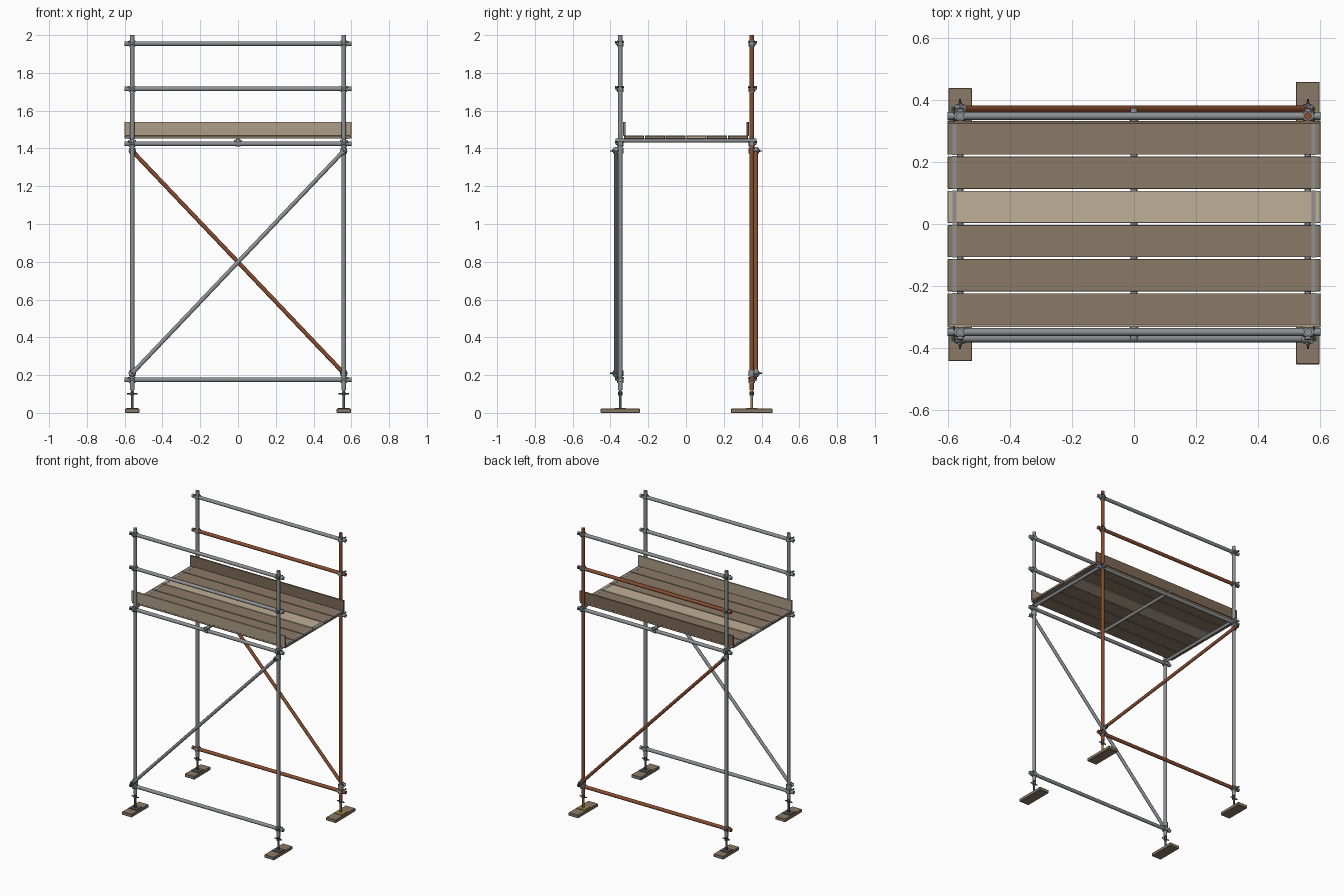
import bpy, bmesh
from math import pi
from mathutils import Vector, Matrix

if "Cube" in bpy.data.objects:
    bpy.data.objects.remove(bpy.data.objects["Cube"])


def material(name, rgb):
    m = bpy.data.materials.new(name)
    m.diffuse_color = (*rgb, 1)
    m.use_nodes = True
    m.node_tree.nodes["Principled BSDF"].inputs["Base Color"].default_value = m.diffuse_color
    return m


STEEL = material("galvanised steel", (0.27, 0.28, 0.29))
DARK = material("dark steel", (0.08, 0.085, 0.09))
RUST = material("rusty tube", (0.25, 0.075, 0.03))
BRASS = material("worn jack", (0.35, 0.23, 0.07))
WOOD = material("weathered wood", (0.26, 0.195, 0.135))
PALE = material("pale wood", (0.52, 0.43, 0.31))
TAN = material("tan wood", (0.42, 0.34, 0.235))
BROWN = material("dark wood", (0.2, 0.14, 0.09))


class Part:
    """Collects primitives into one mesh object."""

    def __init__(self, name, mat):
        self.name, self.mat, self.bm = name, mat, bmesh.new()

    def rod(self, a, b, r, sides=16):
        a, b = Vector(a), Vector(b)
        rot = (b - a).to_track_quat('Z', 'Y').to_matrix().to_4x4()
        geo = bmesh.ops.create_cone(
            self.bm, cap_ends=True, segments=sides, radius1=r, radius2=r,
            depth=(b - a).length, matrix=Matrix.Translation((a + b) / 2) @ rot)
        if sides > 8:
            for f in {f for v in geo['verts'] for f in v.link_faces}:
                f.smooth = len(f.verts) == 4
        return self

    def box(self, c, size, bevel=0.0):
        geo = bmesh.ops.create_cube(
            self.bm, size=1, matrix=Matrix.Translation(c) @ Matrix.Diagonal((*size, 1)))
        if bevel:
            edges = list({e for v in geo['verts'] for e in v.link_edges})
            bmesh.ops.bevel(self.bm, geom=edges, offset=bevel, segments=1, affect='EDGES')
        return self

    def done(self):
        mesh = bpy.data.meshes.new(self.name)
        self.bm.to_mesh(mesh)
        self.bm.free()
        mesh.materials.append(self.mat)
        ob = bpy.data.objects.new(self.name, mesh)
        bpy.context.collection.objects.link(ob)
        return ob


PX, PY = 0.56, 0.348            # post positions
R = 0.0118                      # tube radius
LEDGERS = {"base_ledger": 0.175, "deck_ledger": 1.425,
           "mid_rail": 1.715, "top_rail": 1.955}
SOLE_LEN = {(-1, -1): 0.188, (1, -1): 0.208, (-1, 1): 0.18, (1, 1): 0.22}

# Posts with screw jacks and sole boards
for (sx, sy), length in SOLE_LEN.items():
    x, y = sx * PX, sy * PY
    tag = ("front" if sy < 0 else "back") + ("_left" if sx < 0 else "_right")
    rusty = (sx, sy) == (1, 1)
    Part(tag + "_post", RUST if rusty else STEEL).rod((x, y, 0.12), (x, y, 2), R).done()
    jack = Part(tag + "_jack", BRASS if rusty else DARK)
    jack.box((x, y, 0.0235), (0.06, 0.06, 0.005))
    jack.rod((x, y, 0.022), (x, y, 0.2), 0.0065, 12)
    jack.done()
    nut = Part(tag + "_jack_nut", DARK)
    nut.rod((x, y, 0.093), (x, y, 0.112), 0.012, 6)
    nut.rod((x - 0.027, y, 0.102), (x + 0.027, y, 0.102), 0.004, 8)
    nut.done()
    Part(tag + "_sole_board", WOOD).box((x, y, 0.011), (0.076, length, 0.022), 0.002).done()

    # Right-angle couplers where ledgers meet the post
    for name, z in LEDGERS.items():
        c = Part(tag + "_" + name + "_coupler", STEEL)
        c.rod((x, y, z - 0.016), (x, y, z + 0.016), 0.0165)
        c.rod((x - 0.016, y, z), (x + 0.016, y, z), 0.0165)
        c.box((x - sx * 0.018, y, z), (0.012, 0.014, 0.022), 0.002)
        c.box((x, y + sy * 0.019, z), (0.022, 0.01, 0.014), 0.002)
        c.done()
        b = Part(tag + "_" + name + "_bolts", DARK)
        b.rod((x + sx * 0.019, y - 0.02, z + 0.009), (x + sx * 0.019, y + 0.02, z + 0.009), 0.003, 8)
        b.rod((x + sx * 0.019, y + sy * 0.02, z + 0.009),
              (x + sx * 0.019, y + sy * 0.028, z + 0.009), 0.006, 6)
        b.done()

# Ledgers and guard rails
for sy in (-1, 1):
    side = "front_" if sy < 0 else "back_"
    for name, z in LEDGERS.items():
        rusty = sy > 0 and name in ("base_ledger", "mid_rail")
        Part(side + name, RUST if rusty else STEEL).rod(
            (-0.6, sy * PY, z), (0.6, sy * PY, z), 0.0122).done()

    # Diagonal brace on the outside with swivel couplers
    yb = sy * 0.37
    low, high = Vector((sy * PX, yb, 0.21)), Vector((-sy * PX, yb, 1.387))
    Part(side + "brace", RUST if sy > 0 else STEEL).rod(low, high, 0.011).done()
    d = (high - low).normalized()
    for label, p, s in (("low", low, 1), ("high", high, -1)):
        c = Part(side + label + "_swivel_coupler", STEEL)
        c.rod((p.x, sy * PY, p.z - 0.015), (p.x, sy * PY, p.z + 0.015), 0.0165)
        c.rod(p - d * 0.015, p + d * 0.015, 0.0155)
        c.rod((p.x, sy * PY, p.z), (p.x, sy * 0.387, p.z), 0.01)
        c.done()
        b = Part(side + label + "_swivel_bolt", DARK)
        b.rod((p.x, sy * 0.38, p.z), (p.x, sy * 0.402, p.z), 0.003, 8)
        b.rod((p.x, sy * 0.387, p.z), (p.x, sy * 0.393, p.z), 0.0065, 6)
        b.done()

    # Toe board
    Part(side + "toe_board", TAN if sy < 0 else BROWN).box(
        (0, sy * 0.327, 1.504), (1.2, 0.011, 0.074), 0.001).done()

# Transoms under the deck with clamps on the ledgers
for tag, x in (("left", -PX), ("middle", 0), ("right", PX)):
    Part(tag + "_transom", STEEL).rod((x, -0.374, 1.442), (x, 0.374, 1.442), 0.0105).done()
    for sy in (-1, 1):
        c = Part(tag + ("_front" if sy < 0 else "_back") + "_transom_clamp", STEEL)
        c.rod((x, sy * 0.334, 1.44), (x, sy * 0.362, 1.44), 0.0145)
        c.rod((x - 0.013, sy * PY, 1.425), (x + 0.013, sy * PY, 1.425), 0.0155)
        c.box((x + 0.015, sy * PY, 1.441), (0.01, 0.014, 0.008))
        c.box((x - 0.015, sy * PY, 1.441), (0.01, 0.014, 0.008))
        c.done()

# Deck boards with steel end bands
for i in range(6):
    y = -0.2755 + i * 0.1102
    Part(f"deck_board_{i + 1}", PALE if i == 3 else WOOD).box(
        (0, y, 1.4595), (1.2, 0.104, 0.015), 0.001).done()
    bands = Part(f"deck_board_bands_{i + 1}", STEEL)
    for sx in (-1, 1):
        bands.box((sx * 0.578, y, 1.4595), (0.014, 0.106, 0.0172))
    bands.done()
